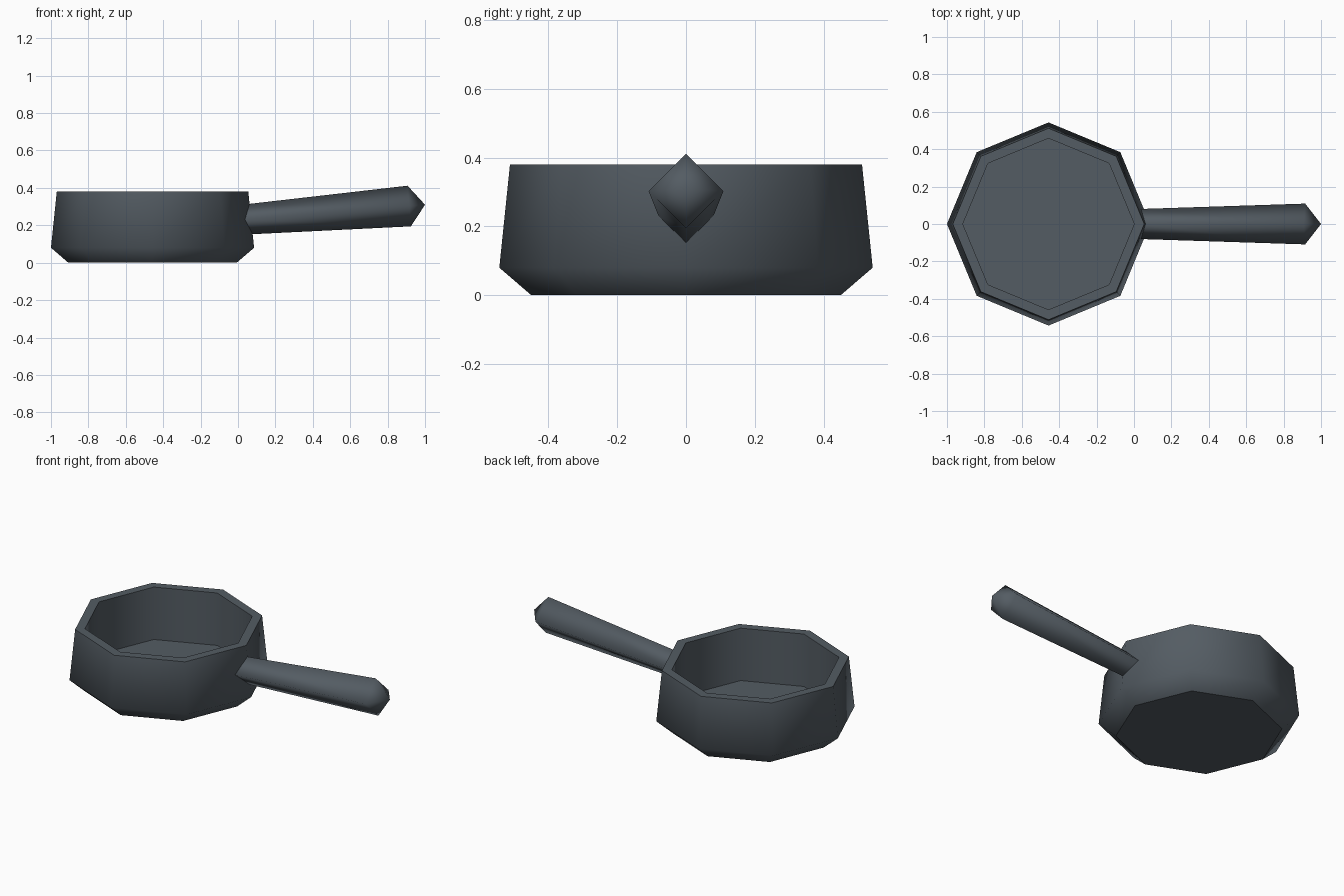
import bpy
import bmesh
import math
from mathutils import Matrix, Vector

cube = bpy.data.objects.get("Cube")
if cube:
    bpy.data.objects.remove(cube, do_unlink=True)

iron = bpy.data.materials.new("dark slate iron")
iron.use_nodes = True
iron.diffuse_color = (0.088, 0.107, 0.125, 1)
iron.node_tree.nodes["Principled BSDF"].inputs["Base Color"].default_value = iron.diffuse_color


def lathe(name, profile, sides, matrix):
    """Turn (radius, height, sharp) rings into a closed solid about local z."""
    bm = bmesh.new()
    rings = []
    for radius, height, sharp in profile:
        if radius == 0:
            ring = [bm.verts.new((0, 0, height))] * sides
        else:
            ring = [bm.verts.new((radius * math.cos(math.tau * i / sides),
                                  radius * math.sin(math.tau * i / sides), height))
                    for i in range(sides)]
        rings.append(ring)
    for low, high in zip(rings, rings[1:]):
        for i in range(sides):
            j = (i + 1) % sides
            corners = dict.fromkeys((low[i], low[j], high[j], high[i]))
            bm.faces.new(list(corners))
    # Close the open ends with flat polygons
    for ring in (rings[0], rings[-1]):
        if ring[0] is not ring[1]:
            bm.faces.new(ring)
    bmesh.ops.recalc_face_normals(bm, faces=bm.faces)
    for face in bm.faces:
        face.smooth = True
    # Keep the chosen rings as hard edges
    for ring, (radius, height, sharp) in zip(rings, profile):
        if sharp:
            for i in range(sides):
                bm.edges.get((ring[i], ring[(i + 1) % sides])).smooth = False
    bm.transform(matrix)
    mesh = bpy.data.meshes.new(name)
    bm.to_mesh(mesh)
    bm.free()
    mesh.materials.append(iron)
    obj = bpy.data.objects.new(name, mesh)
    bpy.context.collection.objects.link(obj)
    return obj


# Octagonal pan: base, flared belly, rim, inner wall and floor
lathe("pan_body", [(0.45, 0, True), (0.543, 0.08, False), (0.512, 0.38, True),
                   (0.458, 0.38, True), (0.458, 0.068, True)],
      8, Matrix.Translation((-0.457, 0, 0)))

# Square tapered handle, rising slightly, with a pointed end
start, tip = Vector((0.025, 0, 0.23)), Vector((1, 0, 0.31))
axis = tip - start
tilt = math.atan2(axis.x, axis.z)
lathe("handle", [(0.08, 0, True), (0.109, axis.length - 0.085, False),
                 (0, axis.length, False)],
      4, Matrix.Translation(start) @ Matrix.Rotation(tilt, 4, "Y"))
